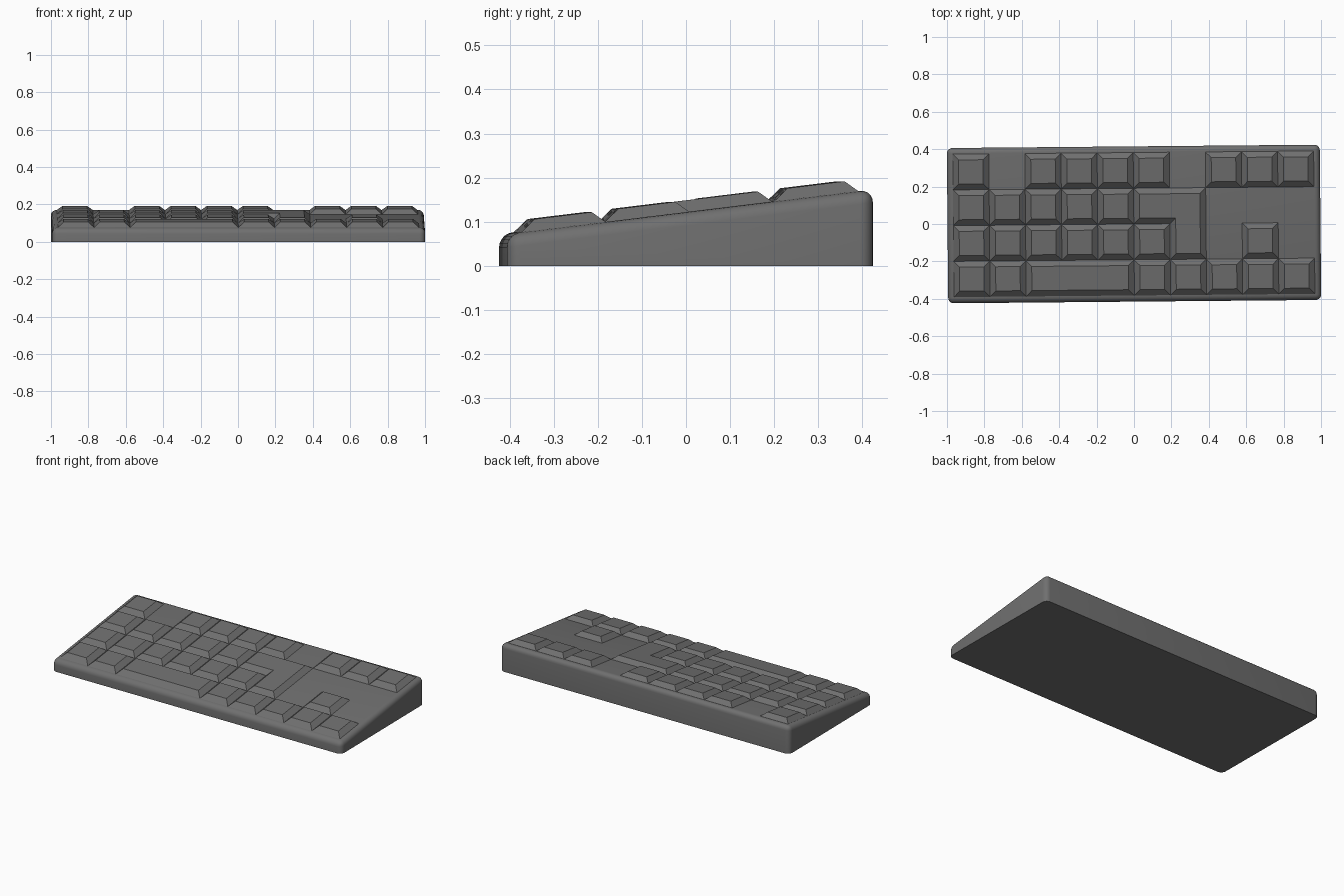
import bpy, bmesh

if "Cube" in bpy.data.objects:
    bpy.data.objects.remove(bpy.data.objects["Cube"])

HALF_X, HALF_Y = 0.997, 0.415      # case half size
X0, Y0 = -0.966, 0.382             # top left corner of the key grid
PX, PY = 0.193, 0.191              # key pitch
KEY_H, INSET, SKIRT = 0.026, 0.031, 0.008
TURN = 0.009                       # the whole model sits very slightly turned

grey = bpy.data.materials.new("dark_grey_plastic")
grey.diffuse_color = (0.16, 0.16, 0.16, 1)
grey.use_nodes = True
grey.node_tree.nodes["Principled BSDF"].inputs["Base Color"].default_value = grey.diffuse_color


def deck(y):
    """Height of the sloping deck."""
    return 0.123 + 0.122 * y


def finish(name, bm):
    bmesh.ops.recalc_face_normals(bm, faces=bm.faces)
    mesh = bpy.data.meshes.new(name)
    bm.to_mesh(mesh)
    bm.free()
    mesh.materials.append(grey)
    obj = bpy.data.objects.new(name, mesh)
    bpy.context.collection.objects.link(obj)
    obj.rotation_euler.z = TURN
    return obj


# Wedge case with rounded top and vertical edges
bm = bmesh.new()
bmesh.ops.create_cube(bm, size=2)
for v in bm.verts:
    v.co.x *= HALF_X
    v.co.y *= HALF_Y
    v.co.z = deck(v.co.y) if v.co.z > 0 else 0
round_edges = [e for e in bm.edges if max(v.co.z for v in e.verts) > 0.01]
bmesh.ops.bevel(bm, geom=round_edges, offset=0.03, segments=5, profile=0.5,
                affect='EDGES', clamp_overlap=True)
case = finish("case", bm)
bpy.context.view_layer.objects.active = case
case.select_set(True)
bpy.ops.object.shade_smooth_by_angle(angle=0.6)
case.select_set(False)


def key(name, cells):
    """Bevelled keycap from a counter-clockwise outline in grid units."""
    pts = [(X0 + c * PX, Y0 - r * PY) for c, r in cells]
    n = len(pts)

    def inward(i):
        (ax, ay), (bx, by) = pts[i % n], pts[(i + 1) % n]
        dx, dy = bx - ax, by - ay
        length = (dx * dx + dy * dy) ** 0.5
        return -dy / length, dx / length

    bm = bmesh.new()
    rings = []
    for inset, lift in ((0, -SKIRT), (0, 0), (INSET, KEY_H)):
        ring = []
        for i, (x, y) in enumerate(pts):
            a, b = inward(i - 1), inward(i)
            x2 = x + inset * (a[0] + b[0])
            y2 = y + inset * (a[1] + b[1])
            ring.append(bm.verts.new((x2, y2, deck(y2) + lift)))
        rings.append(ring)
    for low, high in zip(rings, rings[1:]):
        for i in range(n):
            j = (i + 1) % n
            bm.faces.new((low[i], low[j], high[j], high[i]))
    bm.faces.new(rings[-1])
    bm.faces.new(rings[0][::-1])
    return finish(name, bm)


def box_key(name, col, row, width=1):
    key(name, [(col, row + 1), (col + width, row + 1), (col + width, row), (col, row)])


# Square keys, row by row from the back
rows = [(0, 2, 3, 4, 5, 7, 8, 9),
        (0, 1, 2, 3, 4),
        (0, 1, 2, 3, 4, 5, 8),
        (0, 1, 5, 6, 7, 8, 9)]
for r, cols in enumerate(rows):
    for c in cols:
        box_key(f"key_row{r + 1}_col{c + 1}", c, r)

# Space bar and L-shaped enter key
box_key("space_bar", 2, 3, 3)
key("enter_key", [(5, 1), (5, 2), (6, 2), (6, 3), (7, 3), (7, 1)])
